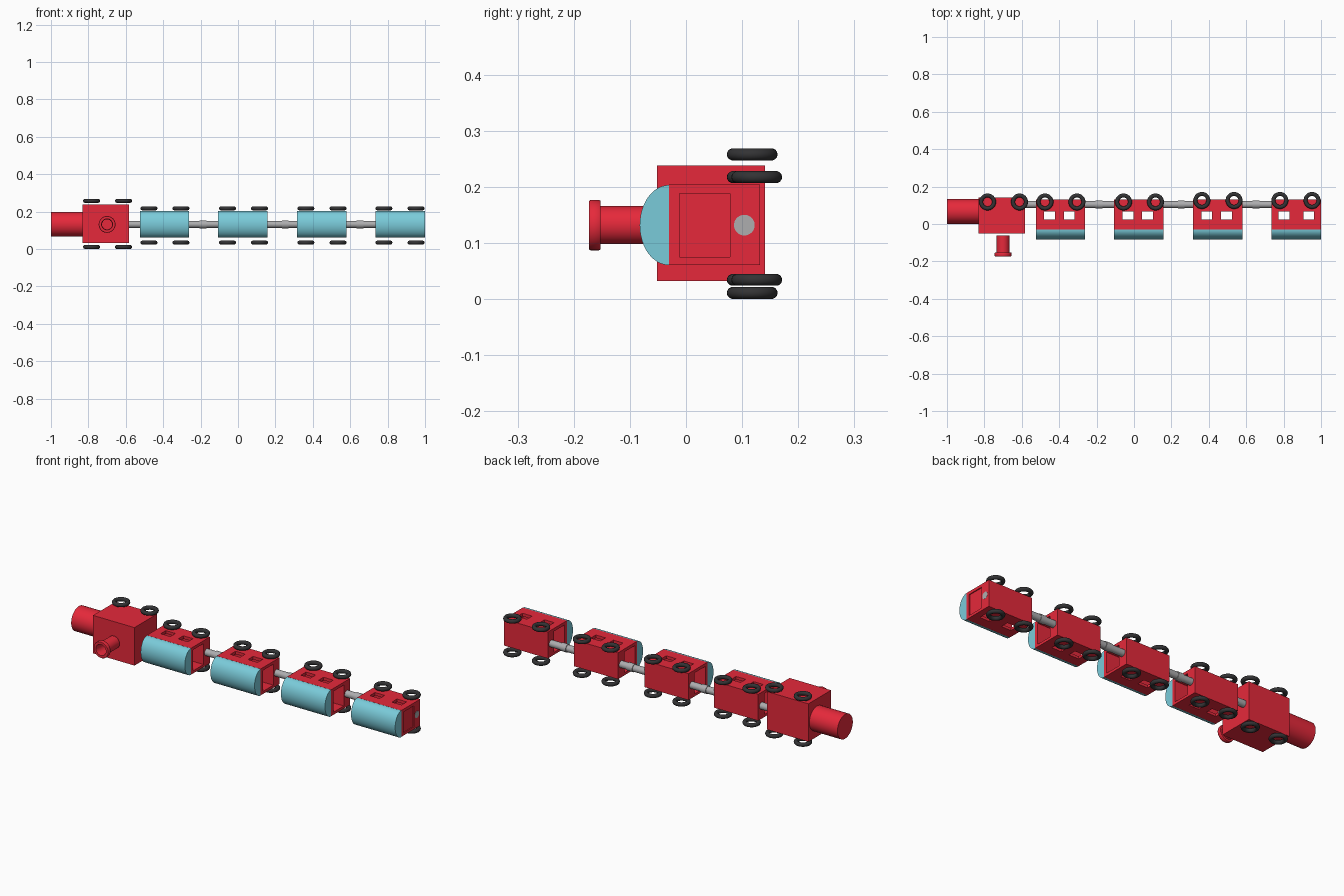
import bpy, bmesh, math
from mathutils import Matrix, Vector

if "Cube" in bpy.data.objects:
    bpy.data.objects.remove(bpy.data.objects["Cube"])

ZC = 0.132  # middle of the train's width (it lies on its side, its top facing -y)


def material(name, rgb):
    m = bpy.data.materials.new(name)
    m.diffuse_color = (*rgb, 1)
    m.use_nodes = True
    m.node_tree.nodes["Principled BSDF"].inputs["Base Color"].default_value = m.diffuse_color
    return m


RED = material("red", (0.79, 0.022, 0.043))
BLUE = material("light_blue", (0.195, 0.6, 0.7))
BLACK = material("black", (0.033, 0.033, 0.035))
GREY = material("grey", (0.42, 0.42, 0.43))


def finish(name, bm, mat=None, smooth=False):
    bmesh.ops.recalc_face_normals(bm, faces=bm.faces)
    me = bpy.data.meshes.new(name)
    bm.to_mesh(me)
    bm.free()
    ob = bpy.data.objects.new(name, me)
    bpy.context.collection.objects.link(ob)
    if mat:
        me.materials.append(mat)
    if smooth:
        bpy.ops.object.select_all(action='DESELECT')
        bpy.context.view_layer.objects.active = ob
        ob.select_set(True)
        bpy.ops.object.shade_smooth_by_angle(angle=math.radians(35))
    return ob


def box(name, x, y, z, mat):
    bm = bmesh.new()
    c = Vector([(a + b) / 2 for a, b in (x, y, z)])
    s = [b - a for a, b in (x, y, z)]
    bmesh.ops.create_cube(bm, size=1, matrix=Matrix.Translation(c) @ Matrix.Diagonal((*s, 1)))
    return finish(name, bm, mat)


def rod(name, x0, x1, y, r, mat=None, seg=32):
    bm = bmesh.new()
    m = Matrix.Translation(((x0 + x1) / 2, y, ZC)) @ Matrix.Rotation(math.pi / 2, 4, 'Y')
    bmesh.ops.create_cone(bm, cap_ends=True, segments=seg, radius1=r, radius2=r,
                          depth=x1 - x0, matrix=m)
    return finish(name, bm, mat, True)


def spin(name, rings, mat):
    """Join closed rings of points into a closed ring-shaped surface."""
    bm = bmesh.new()
    rings = [[bm.verts.new(p) for p in ring] for ring in rings]
    n = len(rings[0])
    for i, a in enumerate(rings):
        b = rings[(i + 1) % len(rings)]
        for j in range(n):
            k = (j + 1) % n
            bm.faces.new((a[j], a[k], b[k], b[j]))
    return finish(name, bm, mat, True)


def circle(n):
    return [(math.cos(2 * math.pi * i / n), math.sin(2 * math.pi * i / n)) for i in range(n)]


def lathe_y(name, profile, x, z, mat, seg=32):
    """Spin a closed (radius, y) profile around an axis along y."""
    spin(name, [[(x + r * c, y, z + r * s) for r, y in profile] for c, s in circle(seg)], mat)


def wheel(name, x, y, z, major=0.0345, minor=0.0108):
    section = [(major + minor * c, minor * s) for c, s in circle(14)]
    spin(name, [[(x + r * c, y + r * s, z + h) for r, h in section] for c, s in circle(32)], BLACK)


def roof(name, x0, x1, y, half_width, height, seg=24):
    bm = bmesh.new()
    a, b = [[bm.verts.new((x, y - height * math.sin(math.pi * i / seg),
                           ZC + half_width * math.cos(math.pi * i / seg)))
             for i in range(seg + 1)] for x in (x0, x1)]
    for i in range(seg):
        bm.faces.new((a[i], a[i + 1], b[i + 1], b[i]))
    bm.faces.new((a[0], b[0], b[-1], a[-1]))
    bm.faces.new(a)
    bm.faces.new(b)
    finish(name, bm, BLUE, True)


def cut(ob, x, y, z):
    cutter = box("cutter", x, y, z, RED)
    cutter.hide_render = True
    mod = ob.modifiers.new("cut", 'BOOLEAN')
    mod.operation, mod.solver, mod.object = 'DIFFERENCE', 'EXACT', cutter
    bpy.context.view_layer.objects.active = ob
    bpy.ops.object.modifier_apply(modifier=mod.name)
    bpy.data.objects.remove(cutter)


# Locomotive: boiler, cab, hollow chimney with a rim
rod("boiler", -1.0, -0.83, 0.067, 0.066, RED, 48)
box("cab", (-0.832, -0.584), (-0.052, 0.141), (0.0325, 0.238), RED)
lathe_y("chimney", [(0.027, -0.062), (0.034, -0.062), (0.034, -0.152), (0.043, -0.152),
                    (0.045, -0.155), (0.045, -0.170), (0.043, -0.173), (0.030, -0.173),
                    (0.027, -0.155)], -0.70, ZC, RED)
for x in (-0.783, -0.612):
    for z in (0.0112, 0.258):
        wheel("engine_wheel", x, 0.118, z)

# Wagons: start x, two window offsets, wheel x positions, wheel y
LENGTH = 0.264
DOOR_Y, DOOR_Z = (-0.012, 0.078), (0.075, 0.188)
wagons = [(-0.525, (0.045, 0.150), (-0.476, -0.305), 0.118),
          (-0.107, (0.045, 0.150), (-0.056, 0.115), 0.118),
          (0.315, (0.045, 0.150), (0.363, 0.535), 0.126),
          (0.735, (0.038, 0.170), (0.78, 0.952), 0.126)]
for x0, windows, wheels, wy in wagons:
    x1 = x0 + LENGTH
    body = box("wagon_body", (x0, x1), (-0.03, 0.132), (0.061, 0.204), RED)
    # open passage from end to end, then the side windows
    cut(body, (x0 - 0.02, x1 + 0.02), DOOR_Y, DOOR_Z)
    for w in windows:
        cut(body, (x0 + w, x0 + w + 0.058), (0.024, 0.068), (0.0, 0.3))
    roof("wagon_roof", x0, x1, -0.03, 0.0715, 0.0525)
    for x in wheels:
        for z in (0.0345, 0.2175):
            wheel("wagon_wheel", x, wy, z)

# Closed rear wall of the last wagon, set slightly into the doorway
box("rear_panel", (0.985, 0.994), DOOR_Y, DOOR_Z, RED)

# Coupling rods through the floors, with a sleeve where they join
joints = [-0.60, -0.187, 0.253, 0.652, 1.0]
for a, b in zip(joints, joints[1:]):
    rod("coupling_rod", a, b, 0.104, 0.0185, GREY)
for x in joints[1:-1]:
    rod("coupling_sleeve", x - 0.018, x + 0.018, 0.104, 0.0215, GREY)
